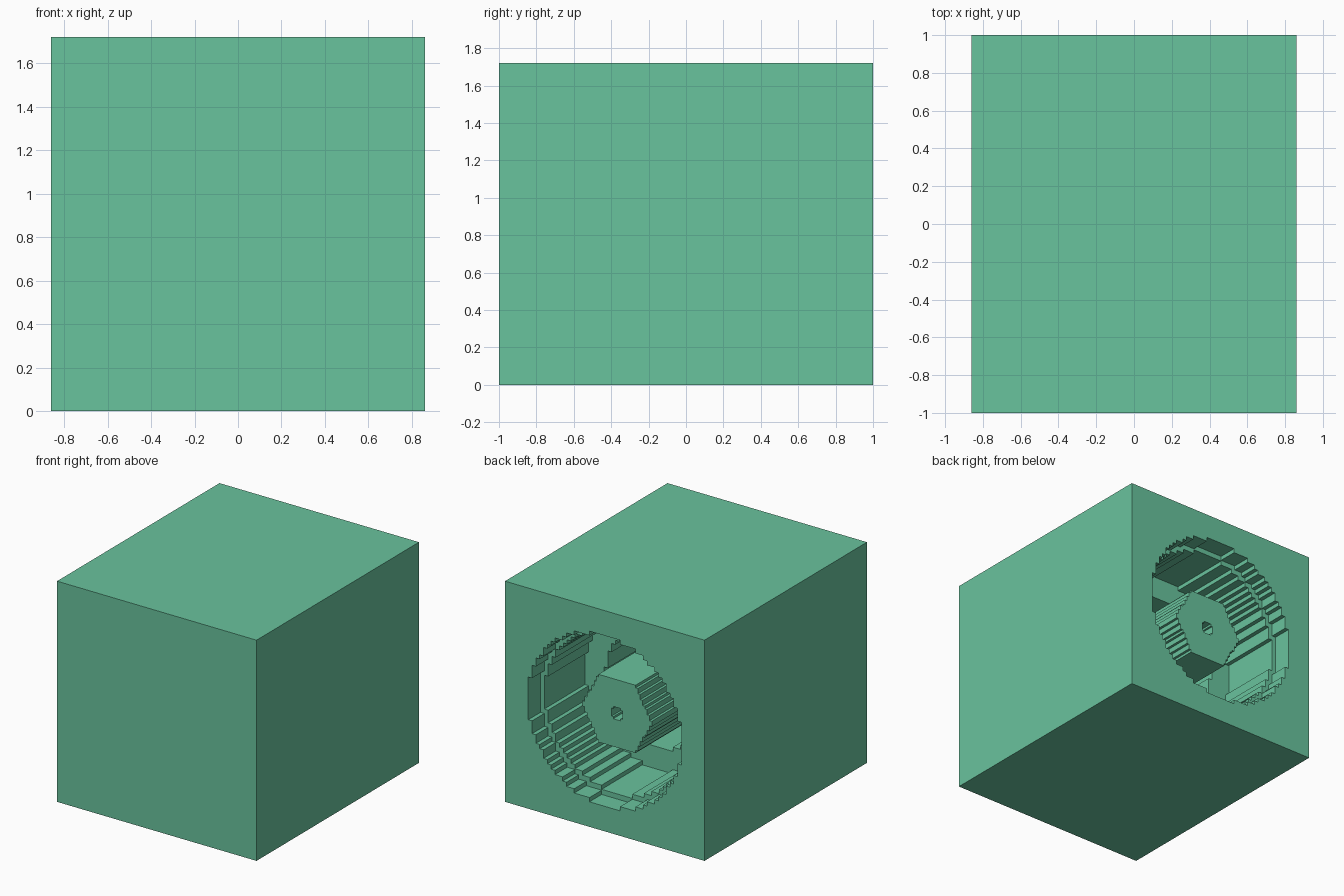
import bpy, bmesh, math

if "Cube" in bpy.data.objects:
    bpy.data.objects.remove(bpy.data.objects["Cube"])

# One flat colour for the whole model
green = bpy.data.materials.new("sea green")
green.diffuse_color = (0.141, 0.546, 0.337, 1)
green.use_nodes = True
green.node_tree.nodes["Principled BSDF"].inputs["Base Color"].default_value = green.diffuse_color

CZ = 0.86      # height of the bore axis


def stepped_outline(half_height, half_width, step):
    """Outline with stair-stepped sides; half_width gives the width at height z."""
    rows = max(3, round(2 * half_height / step))
    h = 2 * half_height / rows
    right = []
    for i in range(rows):
        z0 = -half_height + i * h
        w = max(step, round(half_width(z0 + h / 2) / step) * step)
        if right and abs(right[-1][0] - w) < 1e-6:
            right.pop()
            right.append((w, z0 + h))
        else:
            right += [(w, z0), (w, z0 + h)]
    return right + [(-x, z) for x, z in reversed(right)]


def disc(radius, step):
    return stepped_outline(
        radius, lambda z: math.sqrt(max(0, radius ** 2 - z ** 2)), step)


def hexagon(radius, step):
    return stepped_outline(
        radius * math.sin(math.pi / 3),
        lambda z: radius - abs(z) / math.tan(math.pi / 3), step)


def prism(name, outline, y0, y1):
    """Extrude an x-z outline from y0 to y1."""
    bm = bmesh.new()
    face = bm.faces.new([bm.verts.new((x, y0, CZ + z)) for x, z in outline])
    new = bmesh.ops.extrude_face_region(bm, geom=[face])["geom"]
    bmesh.ops.translate(bm, vec=(0, y1 - y0, 0),
                        verts=[v for v in new if isinstance(v, bmesh.types.BMVert)])
    bmesh.ops.recalc_face_normals(bm, faces=bm.faces)
    mesh = bpy.data.meshes.new(name)
    bm.to_mesh(mesh)
    bm.free()
    mesh.materials.append(green)
    obj = bpy.data.objects.new(name, mesh)
    bpy.context.collection.objects.link(obj)
    return obj


def cut(target, cutter):
    """Subtract the cutter from the target and discard it."""
    cutter.hide_render = True
    mod = target.modifiers.new("cut", "BOOLEAN")
    mod.operation = "DIFFERENCE"
    mod.solver = "EXACT"
    mod.object = cutter
    bpy.context.view_layer.objects.active = target
    bpy.ops.object.modifier_apply(modifier=mod.name)
    bpy.data.objects.remove(cutter)


# Housing: solid block with a three-stage bore in the back
STEP = 0.033
square = [(-0.86, -0.86), (0.86, -0.86), (0.86, 0.86), (-0.86, 0.86)]
housing = prism("housing", square, -1, 1)
for name, radius, floor, front in (("rim_cutter", 0.665, 0.85, 1.10),
                                   ("bore_cutter", 0.625, 0.35, 1.15),
                                   ("core_cutter", 0.45, -0.20, 1.20)):
    cut(housing, prism(name, disc(radius, STEP), floor, front))

# Hub: hexagonal post standing in the bore, with a small axle hole
hub = prism("hub", hexagon(0.305, 0.02), -0.21, 0.85)
cut(hub, prism("axle_hole_cutter", disc(0.048, 0.016), 0.35, 0.95))
